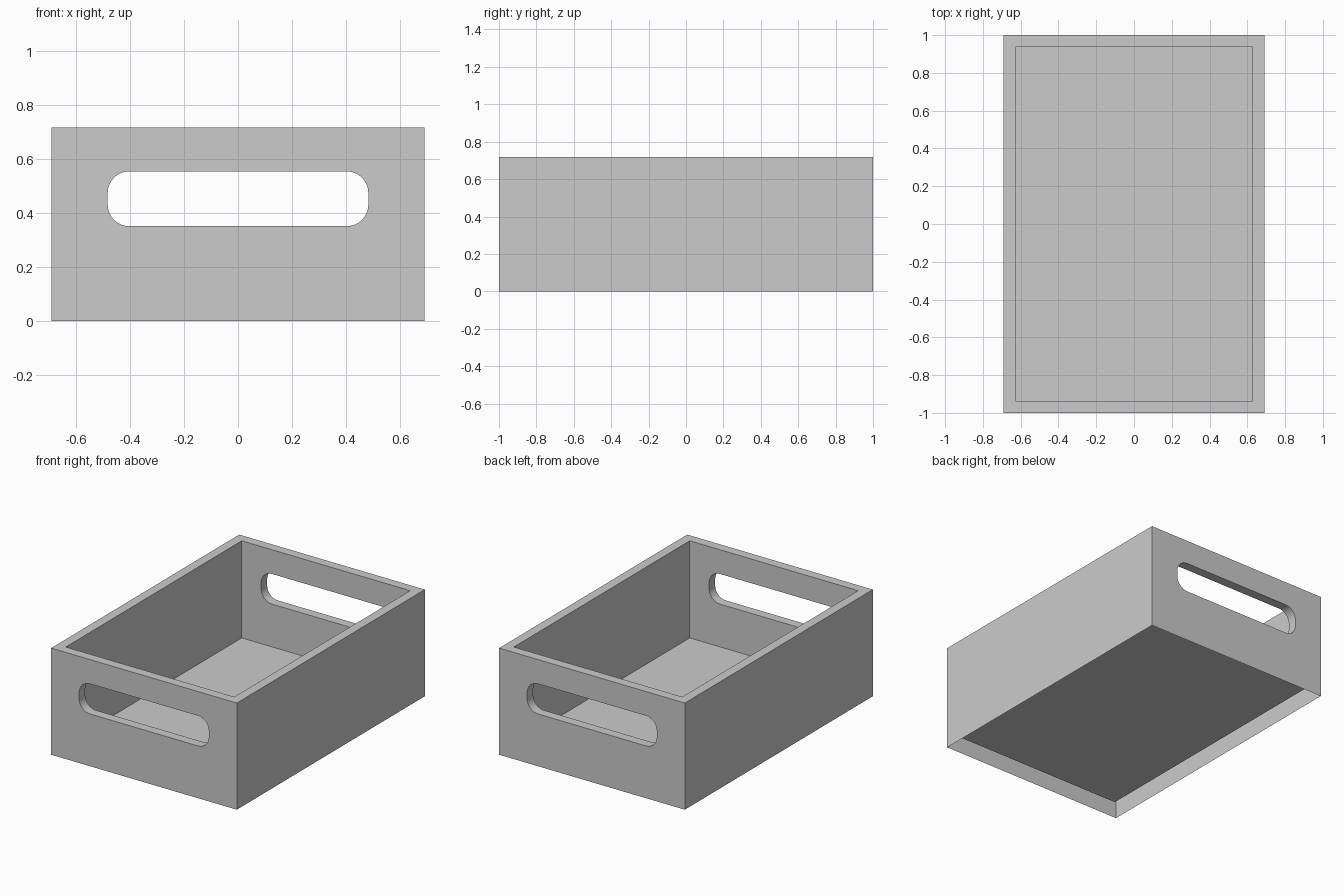
import bpy, bmesh, math

if "Cube" in bpy.data.objects:
    bpy.data.objects.remove(bpy.data.objects["Cube"])

W, L, H = 1.383, 2.0, 0.718      # outer size
T = 0.064                        # wall thickness


def mesh_object(name, bm):
    bmesh.ops.recalc_face_normals(bm, faces=bm.faces)
    me = bpy.data.meshes.new(name)
    bm.to_mesh(me)
    bm.free()
    ob = bpy.data.objects.new(name, me)
    bpy.context.collection.objects.link(ob)
    return ob


def box(name, sx, sy, z0, z1):
    bm = bmesh.new()
    bmesh.ops.create_cube(bm, size=1)
    for v in bm.verts:
        v.co = (v.co.x * sx, v.co.y * sy, z0 if v.co.z < 0 else z1)
    return mesh_object(name, bm)


def slot(name, hw, z0, z1, r, depth, steps=8):
    # rounded rectangle in the xz plane, extruded along y
    zc, hh = (z0 + z1) / 2, (z1 - z0) / 2
    bm = bmesh.new()
    verts = []
    for q, (sx, sz) in enumerate([(1, 1), (-1, 1), (-1, -1), (1, -1)]):
        for i in range(steps + 1):
            a = math.pi / 2 * (q + i / steps)
            verts.append(bm.verts.new((sx * (hw - r) + r * math.cos(a), -depth / 2,
                                       zc + sz * (hh - r) + r * math.sin(a))))
    face = bm.faces.new(verts)
    ext = bmesh.ops.extrude_face_region(bm, geom=[face], use_keep_orig=True)
    moved = [g for g in ext["geom"] if isinstance(g, bmesh.types.BMVert)]
    bmesh.ops.translate(bm, vec=(0, depth, 0), verts=moved)
    return mesh_object(name, bm)


# crate body, hollowed out and with a hand slot through both end walls
crate = box("crate", W, L, 0, H)
cutters = [box("cavity_cutter", W - 2 * T, L - 2 * T, T, H + 0.3),
           slot("handle_cutter", 0.483, 0.352, 0.555, 0.08, L + 0.4)]
bpy.context.view_layer.objects.active = crate
for cutter in cutters:
    cutter.hide_render = True
    mod = crate.modifiers.new(cutter.name, 'BOOLEAN')
    mod.operation = 'DIFFERENCE'
    mod.solver = 'EXACT'
    mod.object = cutter
    bpy.ops.object.modifier_apply(modifier=mod.name)
for cutter in cutters:
    bpy.data.objects.remove(cutter)

# open underside: the raised floor sheet is visible from below
bm = bmesh.new()
bm.from_mesh(crate.data)
under = [f for f in bm.faces if all(abs(v.co.z) < 1e-4 for v in f.verts)]
bmesh.ops.delete(bm, geom=under, context='FACES')
bm.to_mesh(crate.data)
bm.free()

crate.select_set(True)
bpy.ops.object.shade_smooth_by_angle(angle=math.radians(30))
